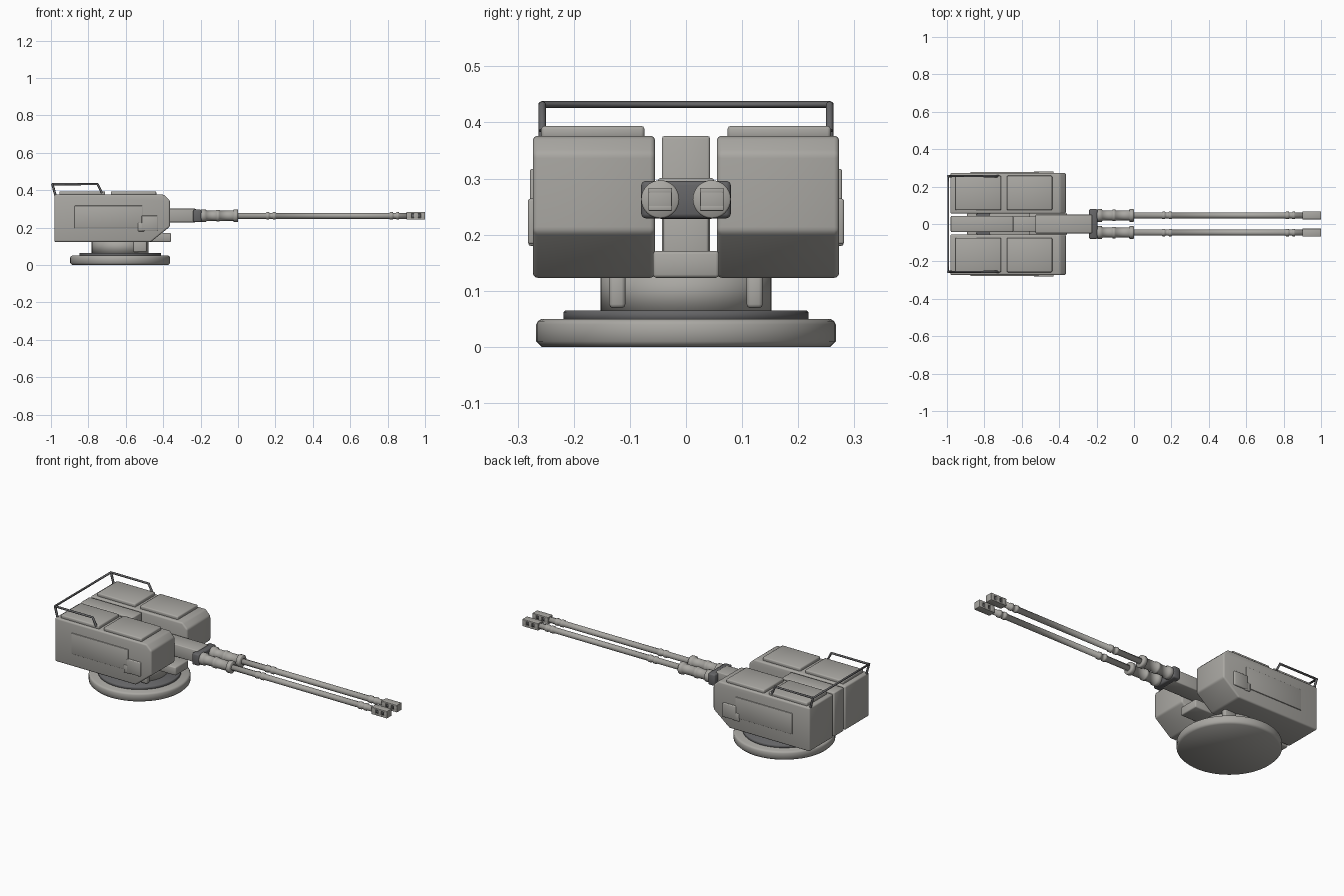
import bpy, bmesh, math
from mathutils import Matrix, Vector

if "Cube" in bpy.data.objects:
    bpy.data.objects.remove(bpy.data.objects["Cube"])

grey = bpy.data.materials.new("warm_grey")
grey.diffuse_color = (0.40, 0.39, 0.365, 1)
grey.use_nodes = True
grey.node_tree.nodes["Principled BSDF"].inputs["Base Color"].default_value = grey.diffuse_color
dark = bpy.data.materials.new("dark_grey")
dark.diffuse_color = (0.13, 0.13, 0.135, 1)
dark.use_nodes = True
dark.node_tree.nodes["Principled BSDF"].inputs["Base Color"].default_value = dark.diffuse_color


def finish(name, bm, bevel=0.0, segs=2, mat=grey):
    bmesh.ops.recalc_face_normals(bm, faces=bm.faces)
    for f in bm.faces:
        f.smooth = True
    me = bpy.data.meshes.new(name)
    bm.to_mesh(me)
    bm.free()
    ob = bpy.data.objects.new(name, me)
    bpy.context.collection.objects.link(ob)
    if bevel:
        m = ob.modifiers.new("bevel", 'BEVEL')
        m.width, m.segments, m.limit_method = bevel, segs, 'ANGLE'
        m.angle_limit = math.radians(35)
    me.materials.append(mat)
    return ob


def box(name, x, y, z, bevel=0.004, mat=grey):
    bm = bmesh.new()
    c = [(a[0] + a[1]) / 2 for a in (x, y, z)]
    s = [abs(a[1] - a[0]) for a in (x, y, z)]
    bmesh.ops.create_cube(bm, size=1, matrix=Matrix.Translation(c) @ Matrix.Diagonal((*s, 1)))
    return finish(name, bm, bevel, 2, mat)


def prism(name, pts, y0, y1, bevel, segs=3):
    # side profile in x, z pushed from y0 to y1
    bm = bmesh.new()
    f = bm.faces.new([bm.verts.new((x, y0, z)) for x, z in pts])
    r = bmesh.ops.extrude_face_region(bm, geom=[f])
    vs = [v for v in r["geom"] if isinstance(v, bmesh.types.BMVert)]
    bmesh.ops.translate(bm, verts=vs, vec=(0, y1 - y0, 0))
    # extrusion keeps the starting face or not, so close any open end
    bmesh.ops.holes_fill(bm, edges=[e for e in bm.edges if e.is_boundary])
    return finish(name, bm, bevel, segs)


def lathe(name, pts, centre, along_x=False, n=32, mat=grey):
    # pts are (radius, position along the axis)
    bm = bmesh.new()
    rings = []
    for r, h in pts:
        ring = []
        for i in range(n):
            a = 2 * math.pi * i / n
            c, s = r * math.cos(a), r * math.sin(a)
            p = Vector((h, c, s) if along_x else (c, s, h))
            ring.append(bm.verts.new(p + Vector(centre)))
        rings.append(ring)
    for p, q in zip(rings, rings[1:]):
        for i in range(n):
            j = (i + 1) % n
            bm.faces.new((p[i], p[j], q[j], q[i]))
    bm.faces.new(rings[0])
    bm.faces.new(rings[-1])
    return finish(name, bm, mat=mat)


def tube(name, pts, radius):
    cu = bpy.data.curves.new(name, 'CURVE')
    cu.dimensions = '3D'
    cu.bevel_depth, cu.bevel_resolution, cu.use_fill_caps = radius, 2, True
    sp = cu.splines.new('POLY')
    sp.points.add(len(pts) - 1)
    for p, co in zip(sp.points, pts):
        p.co = (*co, 1)
    cu.materials.append(dark)
    bpy.context.collection.objects.link(bpy.data.objects.new(name, cu))


# Round base, turning ring and pedestal
BASE = (-0.630, 0, 0)
lathe("base_disc", [(0.257, 0), (0.267, 0.01), (0.267, 0.04), (0.264, 0.046), (0.257, 0.05)], BASE, n=64)
lathe("turning_ring", [(0.218, 0.045), (0.218, 0.062), (0.215, 0.065)], BASE, n=64, mat=dark)
lathe("pedestal", [(0.152, 0.06), (0.152, 0.126), (0.149, 0.128)], BASE, n=48)

# Centre spine between the housings
box("centre_core", (-0.66, -0.50), (-0.04, 0.04), (0.122, 0.24))
box("centre_cover", (-0.98, -0.645), (-0.043, 0.043), (0.123, 0.376), 0.005)
box("front_shelf", (-0.56, -0.358), (-0.059, 0.059), (0.123, 0.171), 0.006)

# Paired housings with hatches, side panels and boxes
profile = [(-0.982, 0.123), (-0.466, 0.123), (-0.364, 0.205),
           (-0.364, 0.345), (-0.396, 0.376), (-0.982, 0.376)]
for side, s in (("left", 1), ("right", -1)):
    prism("housing_" + side, profile, s * 0.055, s * 0.273, 0.009)
    for k, x in enumerate(((-0.955, -0.71), (-0.68, -0.437))):
        box(f"hatch_{side}_{k}", x, (s * 0.074, s * 0.258), (0.37, 0.394), 0.006)
    box("side_panel_" + side, (-0.874, -0.51), (s * 0.265, s * 0.278), (0.197, 0.317), 0.003)
    box("side_box_" + side, (-0.515, -0.43), (s * 0.265, s * 0.282), (0.183, 0.264), 0.004)
    box("side_step_" + side, (-0.535, -0.50), (s * 0.265, s * 0.281), (0.18, 0.226), 0.004)
    box("under_lug_" + side, (-0.56, -0.488), (s * 0.108, s * 0.137), (0.069, 0.13), 0.007)

# Gun cradle and yoke
box("gun_cradle", (-0.527, -0.225), (-0.05, 0.05), (0.228, 0.301), 0.005)
box("gun_yoke", (-0.24, -0.195), (-0.08, 0.08), (0.229, 0.296), 0.008, dark)

# Twin guns: ringed sleeve, barrel with collars, slotted muzzle
Z = 0.263
sleeve = [(0.03, -0.20), (0.034, -0.195), (0.034, -0.172), (0.027, -0.168), (0.027, -0.116),
          (0.031, -0.114), (0.031, -0.10), (0.027, -0.098), (0.027, -0.026), (0.034, -0.023),
          (0.034, -0.003), (0.031, 0.0)]
barrel = [(0.016, -0.01)]
for a, b in ((0.15, 0.168), (0.185, 0.203), (0.81, 0.83), (0.845, 0.862)):
    barrel += [(0.016, a), (0.020, a + 0.002), (0.020, b - 0.002), (0.016, b)]
barrel += [(0.016, 0.905)]
for side, s in (("left", 1), ("right", -1)):
    y = s * 0.046
    lathe("sleeve_" + side, sleeve, (0, y, Z), True)
    lathe("barrel_" + side, barrel, (0, y, Z), True)
    for k, h in enumerate((-0.0155, 0.0155)):
        box(f"muzzle_plate_{side}_{k}", (0.90, 1.0), (y - 0.021, y + 0.021), (Z + h - 0.005, Z + h + 0.005), 0.0015)
    for k, x in enumerate(((0.90, 0.927), (0.941, 0.963), (0.977, 1.0))):
        box(f"muzzle_wall_{side}_{k}", x, (y - 0.0208, y + 0.0208), (Z - 0.02, Z + 0.02), 0.0015)
    # dark liner seen through the muzzle slots
    box("muzzle_liner_" + side, (0.91, 0.99), (y - 0.014, y + 0.014), (Z - 0.015, Z + 0.015), 0, dark)

# Rear guard rail and its back legs
R = 0.256
tube("guard_rail", [(-0.727, -R, 0.385), (-0.751, -R, 0.432), (-0.993, -R, 0.432),
                    (-0.993, R, 0.432), (-0.751, R, 0.432), (-0.727, R, 0.385)], 0.0065)
for side, s in (("left", 1), ("right", -1)):
    tube("rail_leg_" + side, [(-0.993, s * R, 0.435), (-0.976, s * R, 0.372)], 0.0065)
